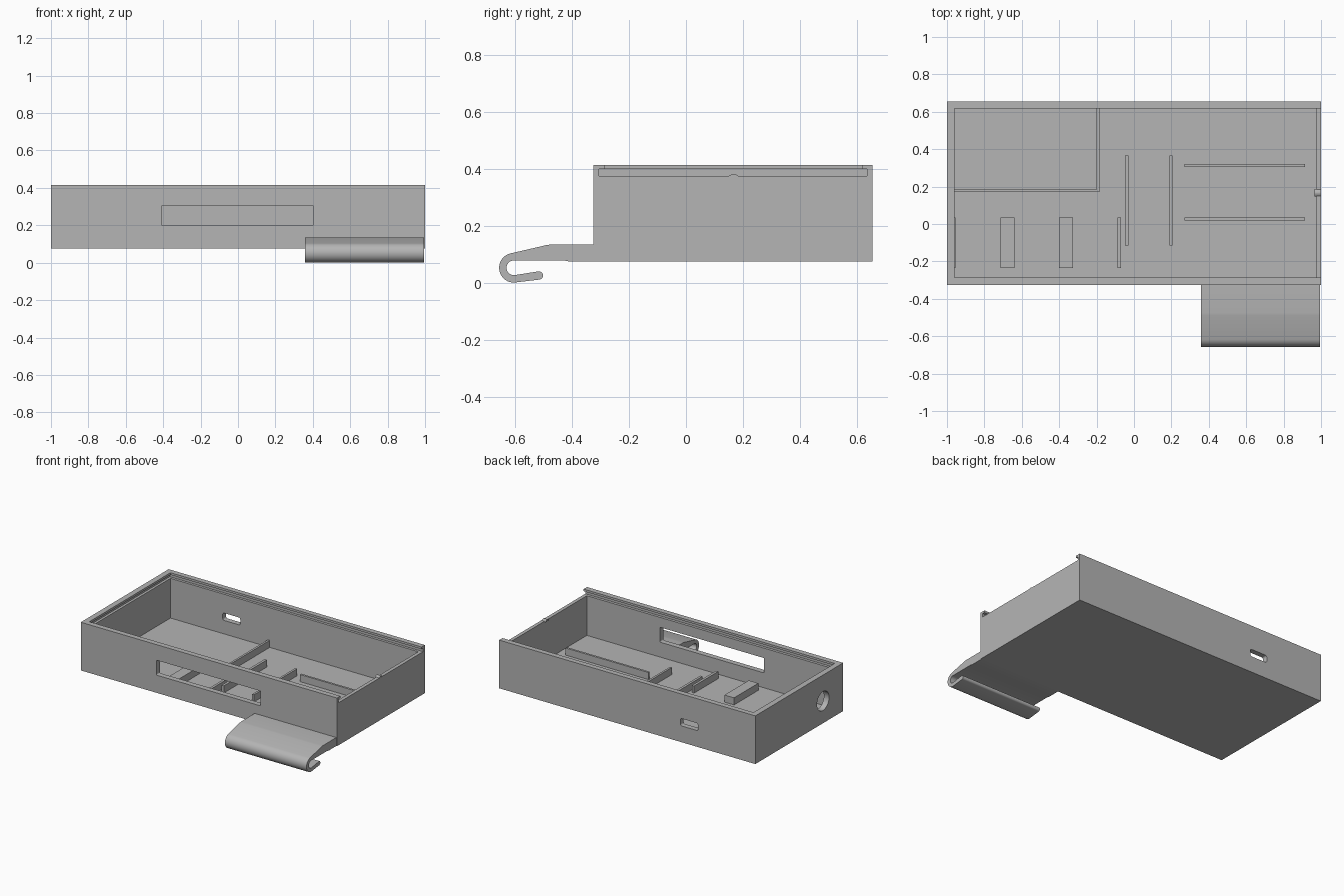
import bpy, bmesh, math
from mathutils import Vector

if "Cube" in bpy.data.objects:
    bpy.data.objects.remove(bpy.data.objects["Cube"], do_unlink=True)

grey = bpy.data.materials.new("plain_grey")
grey.use_nodes = True
GREY = (0.46, 0.46, 0.46, 1)
grey.diffuse_color = GREY
grey.node_tree.nodes["Principled BSDF"].inputs["Base Color"].default_value = GREY


def finish(name, bm):
    bmesh.ops.recalc_face_normals(bm, faces=bm.faces)
    mesh = bpy.data.meshes.new(name)
    bm.to_mesh(mesh)
    bm.free()
    mesh.materials.append(grey)
    obj = bpy.data.objects.new(name, mesh)
    bpy.context.collection.objects.link(obj)
    return obj


def box(name, x, y, z):
    """Box from (min, max) pairs."""
    bm = bmesh.new()
    bmesh.ops.create_cube(bm, size=1)
    for v in bm.verts:
        v.co = Vector([r[0] if c < 0 else r[1] for c, r in zip(v.co, (x, y, z))])
    return finish(name, bm)


def prism(name, points, direction):
    """Extrude a closed outline along a vector."""
    bm = bmesh.new()
    face = bm.faces.new([bm.verts.new(p) for p in points])
    top = bmesh.ops.extrude_face_region(bm, geom=[face])["geom"]
    verts = [g for g in top if isinstance(g, bmesh.types.BMVert)]
    bmesh.ops.translate(bm, vec=direction, verts=verts)
    return finish(name, bm)


def arc(cy, cz, r, start, end, steps):
    """Arc points as (y, z) pairs, angles in degrees."""
    angles = [math.radians(start + (end - start) * i / steps) for i in range(steps + 1)]
    return [(cy + r * math.cos(a), cz + r * math.sin(a)) for a in angles]


def rounded_slot(name, x, z, r, y, depth):
    """Rounded rectangle in the xz plane, extruded along y."""
    centres = [(x[1] - r, z[1] - r), (x[0] + r, z[1] - r),
               (x[0] + r, z[0] + r), (x[1] - r, z[0] + r)]
    outline = []
    for i, (cx, cz) in enumerate(centres):
        outline += arc(cx, cz, r, 90 * i, 90 * i + 90, 4)
    return prism(name, [(px, y, pz) for px, pz in outline], (0, depth, 0))


def activate(obj):
    bpy.ops.object.select_all(action="DESELECT")
    obj.select_set(True)
    bpy.context.view_layer.objects.active = obj


def cut(obj, cutter):
    mod = obj.modifiers.new("cut", "BOOLEAN")
    mod.operation = "DIFFERENCE"
    mod.solver = "EXACT"
    mod.object = cutter
    activate(obj)
    bpy.ops.object.modifier_apply(modifier=mod.name)
    bpy.data.objects.remove(cutter, do_unlink=True)


# Main tray: outer walls with cavity, lid groove and open sliding end
FLOOR, RIB_TOP, RAIL = 0.095, 0.145, 0.375
BOTTOM, TOP, LIP = 0.075, 0.415, 0.4
INNER_Y = (-0.287, 0.618)
tray = box("tray", (-1, 1), (-0.325, 0.655), (BOTTOM, TOP))
cut(tray, box("cavity", (-0.96, 0.975), INNER_Y, (FLOOR, 0.5)))
cut(tray, box("lid_opening", (-0.96, 1.1), INNER_Y, (RAIL, 0.5)))
cut(tray, box("lid_groove", (-0.978, 1.1), (-0.306, 0.636), (RAIL, LIP)))

# Openings: display window in front, port at the back, round hole at the end
cut(tray, rounded_slot("window", (-0.41, 0.405), (0.2, 0.305), 0.008, -0.4, 0.2))
cut(tray, rounded_slot("port", (-0.552, -0.415), (0.19, 0.242), 0.012, 0.55, 0.2))
hole = [(-1.1, y, z) for y, z in arc(-0.1, 0.232, 0.067, 0, 350, 35)]
cut(tray, prism("round_hole", hole, (0.2, 0, 0)))
activate(tray)
bpy.ops.object.shade_smooth_by_angle(angle=math.radians(30))

# Floor ribs, partition and support blocks
RIBS = {
    "partition_side": ((-0.2, -0.185), (0.17, 0.625)),
    "partition_front": ((-0.965, -0.185), (0.17, 0.185)),
    "cross_rib_right": ((-0.048, -0.03), (-0.115, 0.365)),
    "cross_rib_left": ((0.19, 0.205), (-0.115, 0.365)),
    "long_rib_back": ((0.27, 0.915), (0.305, 0.32)),
    "long_rib_front": ((0.27, 0.915), (0.02, 0.035)),
    "end_stop_outer": ((-0.965, -0.955), (-0.235, 0.035)),
    "support_block_outer": ((-0.715, -0.64), (-0.235, 0.035)),
    "support_block_inner": ((-0.4, -0.325), (-0.235, 0.035)),
    "end_stop_inner": ((-0.088, -0.07), (-0.235, 0.035)),
}
for name, (x, y) in RIBS.items():
    box(name, x, y, (FLOOR - 0.005, RIB_TOP))

# Low lid catch on the open end
bump = arc(0.167, 0.356, 0.026, 35, 145, 10)
prism("lid_catch", [(0.966, y, z) for y, z in bump], (0.032, 0, 0))

# Curled hook under the front corner
outline = [(-0.32, 0.135), (-0.475, 0.135), (-0.49, 0.133)]
outline += arc(-0.605, 0.053, 0.052, 103, 270, 20)
outline += arc(-0.517, 0.026, 0.0145, -85, 95, 10)
outline += arc(-0.605, 0.053, 0.026, 270, 90, 14)
outline += [(-0.43, 0.079), (-0.41, 0.075), (-0.32, 0.075)]
hook = prism("hook", [(0.358, y, z) for y, z in outline], (0.637, 0, 0))
activate(hook)
bpy.ops.object.shade_smooth_by_angle(angle=math.radians(35))
